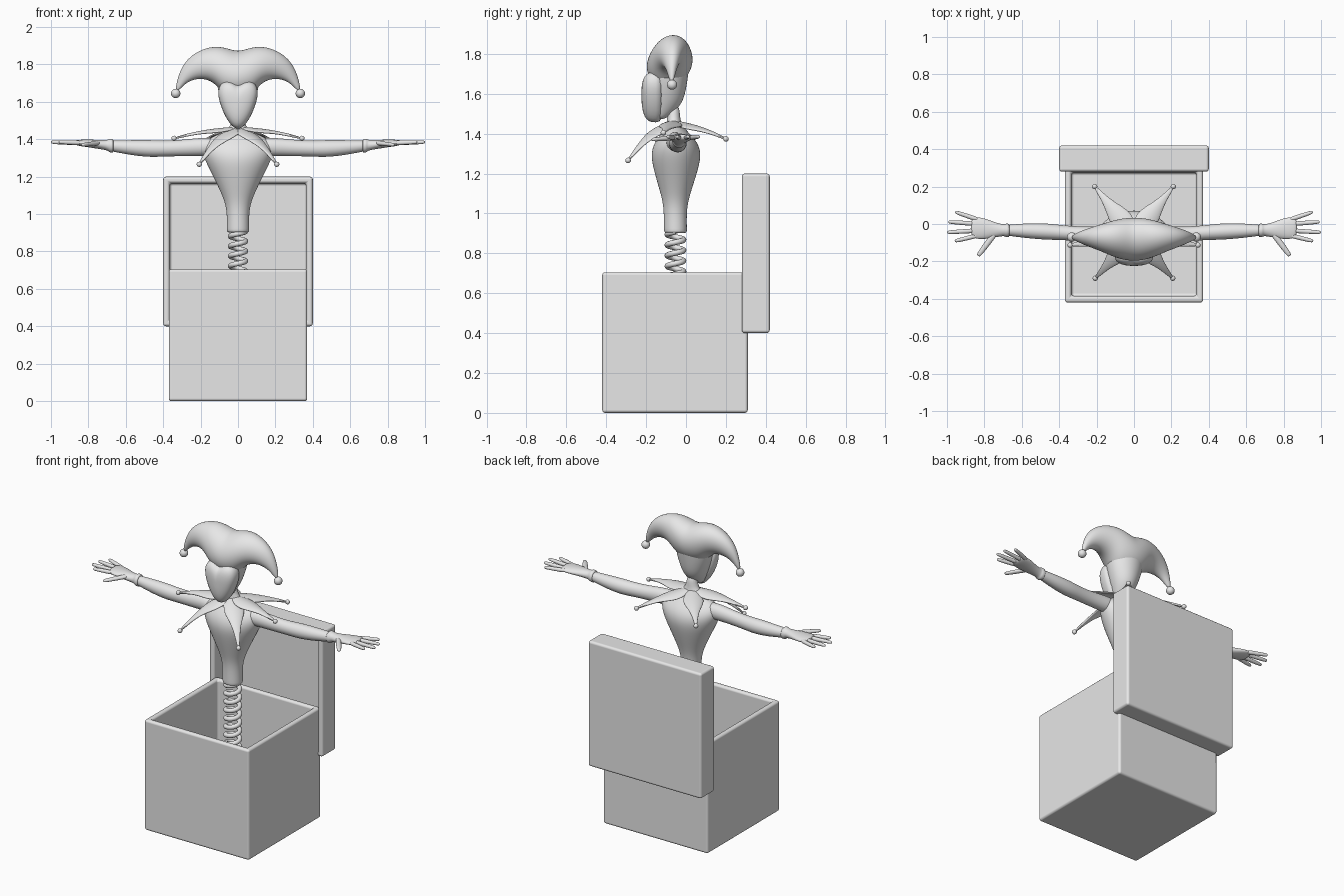
import bpy, bmesh, math
from mathutils import Vector, Matrix

cube = bpy.data.objects.get("Cube")
if cube:
    bpy.data.objects.remove(cube, do_unlink=True)

grey = bpy.data.materials.new("plain_grey")
grey.use_nodes = True
grey.diffuse_color = (0.8, 0.8, 0.8, 1)
grey.node_tree.nodes["Principled BSDF"].inputs["Base Color"].default_value = (0.8, 0.8, 0.8, 1)


def finish(name, bm, mirror=False, subsurf=0):
    """Turn a bmesh into a smooth object, optionally mirrored and subdivided."""
    bmesh.ops.recalc_face_normals(bm, faces=bm.faces[:])
    for f in bm.faces:
        f.smooth = True
    me = bpy.data.meshes.new(name)
    bm.to_mesh(me)
    bm.free()
    me.materials.append(grey)
    ob = bpy.data.objects.new(name, me)
    bpy.context.scene.collection.objects.link(ob)
    if mirror:
        ob.modifiers.new("Mirror", "MIRROR")
    if subsurf:
        mod = ob.modifiers.new("Subdivision", "SUBSURF")
        mod.levels = mod.render_levels = subsurf
    return ob


def loft(name, rings, sides=16, cap_start=True, mirror=False):
    """Skin elliptical rings given as (centre, half axis, half axis)."""
    bm = bmesh.new()
    loops = []
    for c, u, v in rings:
        angles = [2 * math.pi * i / sides for i in range(sides)]
        loops.append([bm.verts.new(Vector(c) + Vector(u) * math.cos(a) + Vector(v) * math.sin(a))
                      for a in angles])
    for a, b in zip(loops, loops[1:]):
        for i in range(sides):
            j = (i + 1) % sides
            bm.faces.new((a[i], a[j], b[j], b[i]))
    if cap_start:
        bm.faces.new(loops[0])
    bm.faces.new(loops[-1])
    return finish(name, bm, mirror, 2)


def upright(name, rows):
    """Loft from rows of (height, half width, front y, back y)."""
    return loft(name, [((0, (f + b) / 2, z), (w, 0, 0), (0, (b - f) / 2, 0))
                       for z, w, f, b in rows])


def sideways(name, rows):
    """Mirrored loft from rows of (x, y, z, half depth, half height)."""
    return loft(name, [((x, y, z), (0, d, 0), (0, 0, h)) for x, y, z, d, h in rows], mirror=True)


def ball(name, centre, radius):
    bm = bmesh.new()
    bmesh.ops.create_uvsphere(bm, u_segments=20, v_segments=12, radius=radius,
                              matrix=Matrix.Translation(centre))
    return finish(name, bm, mirror=True)


def tray(name, size, wall, depth, location, tilt=0):
    """Rounded box with a hollow in its top."""
    bm = bmesh.new()
    bmesh.ops.create_cube(bm, size=1, matrix=Matrix.Diagonal((*size, 1)))
    top = max(bm.faces, key=lambda f: f.calc_center_median().z)
    bmesh.ops.inset_region(bm, faces=[top], thickness=wall)
    hole = bmesh.ops.extrude_face_region(bm, geom=[top])["geom"]
    bmesh.ops.translate(bm, vec=(0, 0, -depth),
                        verts=[g for g in hole if isinstance(g, bmesh.types.BMVert)])
    if top.is_valid:
        bm.faces.remove(top)
    ob = finish(name, bm)
    ob.location = location
    ob.rotation_euler.x = tilt
    bev = ob.modifiers.new("Bevel", "BEVEL")
    bev.width, bev.segments, bev.harden_normals = 0.015, 3, True


# Box and its open lid
tray("box", (0.74, 0.73, 0.705), 0.05, 0.65, (0, -0.055, 0.3525))
tray("lid", (0.8, 0.8, 0.14), 0.05, 0.09, (0, 0.35, 0.8), math.pi / 2)

# Spring
curve = bpy.data.curves.new("spring", "CURVE")
curve.dimensions = "3D"
curve.bevel_depth, curve.bevel_resolution = 0.014, 3
coil = curve.splines.new("POLY")
turns, steps = 16, 24
coil.points.add(turns * steps)
for i, p in enumerate(coil.points):
    a = 2 * math.pi * i / steps
    p.co = (0.041 * math.cos(a), -0.053 + 0.041 * math.sin(a), 0.06 + 0.053 * i / steps, 1)
curve.materials.append(grey)
bpy.context.scene.collection.objects.link(bpy.data.objects.new("spring", curve))

# Torso with neck
upright("torso", [
    (0.9, 0.06, -0.11, 0.005), (0.91, 0.061, -0.112, 0.006), (1.0, 0.06, -0.112, 0.004),
    (1.06, 0.07, -0.118, 0.012), (1.12, 0.095, -0.135, 0.03), (1.21, 0.14, -0.162, 0.06),
    (1.29, 0.182, -0.18, 0.08), (1.35, 0.2, -0.165, 0.065), (1.395, 0.18, -0.13, 0.025),
    (1.43, 0.1, -0.1, -0.01), (1.46, 0.036, -0.095, -0.03), (1.55, 0.032, -0.095, -0.03)])

# Arms, then gloves with cuff, fingers and thumb
sideways("arms", [
    (0.1, -0.055, 1.36, 0.05, 0.05), (0.2, -0.055, 1.36, 0.042, 0.05),
    (0.3, -0.052, 1.353, 0.039, 0.044), (0.4, -0.045, 1.35, 0.041, 0.043),
    (0.47, -0.04, 1.35, 0.045, 0.047), (0.57, -0.036, 1.355, 0.041, 0.041),
    (0.66, -0.034, 1.363, 0.031, 0.031), (0.7, -0.033, 1.366, 0.027, 0.027)])
sideways("gloves", [
    (0.665, -0.034, 1.364, 0.032, 0.032), (0.67, -0.034, 1.365, 0.037, 0.038),
    (0.688, -0.034, 1.367, 0.037, 0.038), (0.694, -0.033, 1.368, 0.03, 0.028),
    (0.74, -0.032, 1.372, 0.04, 0.025), (0.8, -0.025, 1.378, 0.058, 0.021),
    (0.85, -0.02, 1.381, 0.06, 0.017), (0.872, -0.018, 1.383, 0.046, 0.012)])
digits = {
    "little_fingers": ((0.83, 0.022), (0.957, 0.065)),
    "ring_fingers": ((0.84, 0.0), (0.995, 0.012)),
    "middle_fingers": ((0.84, -0.035), (1.002, -0.045)),
    "index_fingers": ((0.83, -0.06), (0.96, -0.092)),
    "thumbs": ((0.74, -0.045), (0.835, -0.172))}
for name, (a, b) in digits.items():
    a, b = Vector((*a, 1.38)), Vector((*b, 1.385 if name != "thumbs" else 1.37))
    side = (b - a).cross(Vector((0, 0, 1))).normalized()
    thick = 1.3 if name == "thumbs" else 1
    loft(name, [(a.lerp(b, t), side * r * thick, (0, 0, r)) for t, r in
                ((0, 0.014), (0.35, 0.013), (0.65, 0.0125), (0.93, 0.0105), (0.99, 0.006))],
         sides=8, mirror=True)

# Head
upright("head", [
    (1.47, 0.025, -0.16, -0.11), (1.5, 0.045, -0.17, -0.065), (1.55, 0.07, -0.178, -0.02),
    (1.6, 0.09, -0.185, -0.002), (1.67, 0.112, -0.187, 0.01), (1.74, 0.12, -0.188, 0.02),
    (1.81, 0.115, -0.175, 0.025), (1.86, 0.08, -0.13, -0.01)])

# Heart-shaped face mask, domed towards the front
half = [(0, 1.683), (0.03, 1.708), (0.065, 1.714), (0.096, 1.697), (0.11, 1.655),
        (0.1, 1.6), (0.078, 1.54), (0.05, 1.49), (0.022, 1.46), (0, 1.454)]
heart = half + [(-x, z) for x, z in half[-2:0:-1]]
bm = bmesh.new()
rings = [[bm.verts.new((x * s, y, 1.6 + (z - 1.6) * s)) for x, z in heart]
         for s, y in ((0.98, -0.11), (1, -0.155), (0.98, -0.178), (0.9, -0.2), (0.65, -0.217), (0.3, -0.223))]
for a, b in zip(rings, rings[1:]):
    for i in range(len(heart)):
        j = (i + 1) % len(heart)
        bm.faces.new((a[i], a[j], b[j], b[i]))
tip = bm.verts.new((0, -0.224, 1.6))
for i, v in enumerate(rings[-1]):
    bm.faces.new((v, rings[-1][(i + 1) % len(heart)], tip))
bm.faces.new(rings[0])
finish("face_mask", bm, subsurf=1)

# Two-horned hat: rows of upper edge, lower edge and half depth
horn = []
for (px, pz), (qx, qz), d in (
        ((0, 1.872), (0, 1.63), 0.117), ((0.045, 1.885), (0.045, 1.635), 0.114),
        ((0.1, 1.9), (0.085, 1.65), 0.104), ((0.17, 1.893), (0.118, 1.69), 0.085),
        ((0.245, 1.856), (0.155, 1.716), 0.063), ((0.295, 1.8), (0.21, 1.726), 0.044),
        ((0.322, 1.735), (0.275, 1.707), 0.024), ((0.337, 1.66), (0.32, 1.655), 0.009)):
    horn.append((((px + qx) / 2, -0.082 + 0.03 * px, (pz + qz) / 2),
                 ((px - qx) / 2, d * 0.15, (pz - qz) / 2), (0, d, 0)))
loft("hat", horn, cap_start=False, mirror=True)
ball("hat_bobbles", (0.333, -0.07, 1.645), 0.025)

# Collar points with small beads
for name, end, bow in (("front", (0.207, -0.29, 1.266), 0.035),
                       ("side", (0.342, -0.113, 1.405), 0.012),
                       ("back", (0.21, 0.2, 1.374), 0.012)):
    root, end = Vector((0, -0.062, 1.463)), Vector(end)
    across = (end - root).cross(Vector((0, 0, 1))).normalized()
    bm = bmesh.new()
    grid = []
    for t, w in ((0.06, 0.025), (0.2, 0.056), (0.35, 0.062), (0.5, 0.046),
                 (0.65, 0.028), (0.8, 0.016), (1, 0.006)):
        mid = root.lerp(end, t) + Vector((0, 0, bow * math.sin(math.pi * t)))
        grid.append([bm.verts.new(mid + across * w * k - Vector((0, 0, 0.3 * w * k * k)))
                     for k in (-1, -0.5, 0, 0.5, 1)])
    for a, b in zip(grid, grid[1:]):
        for i in range(4):
            bm.faces.new((a[i], a[i + 1], b[i + 1], b[i]))
    ob = finish(name + "_collar_points", bm, mirror=True)
    solid = ob.modifiers.new("Solidify", "SOLIDIFY")
    solid.thickness, solid.offset = 0.012, 0
    ob.modifiers.new("Subdivision", "SUBSURF").levels = 2
    ball(name + "_collar_beads", end, 0.014)
